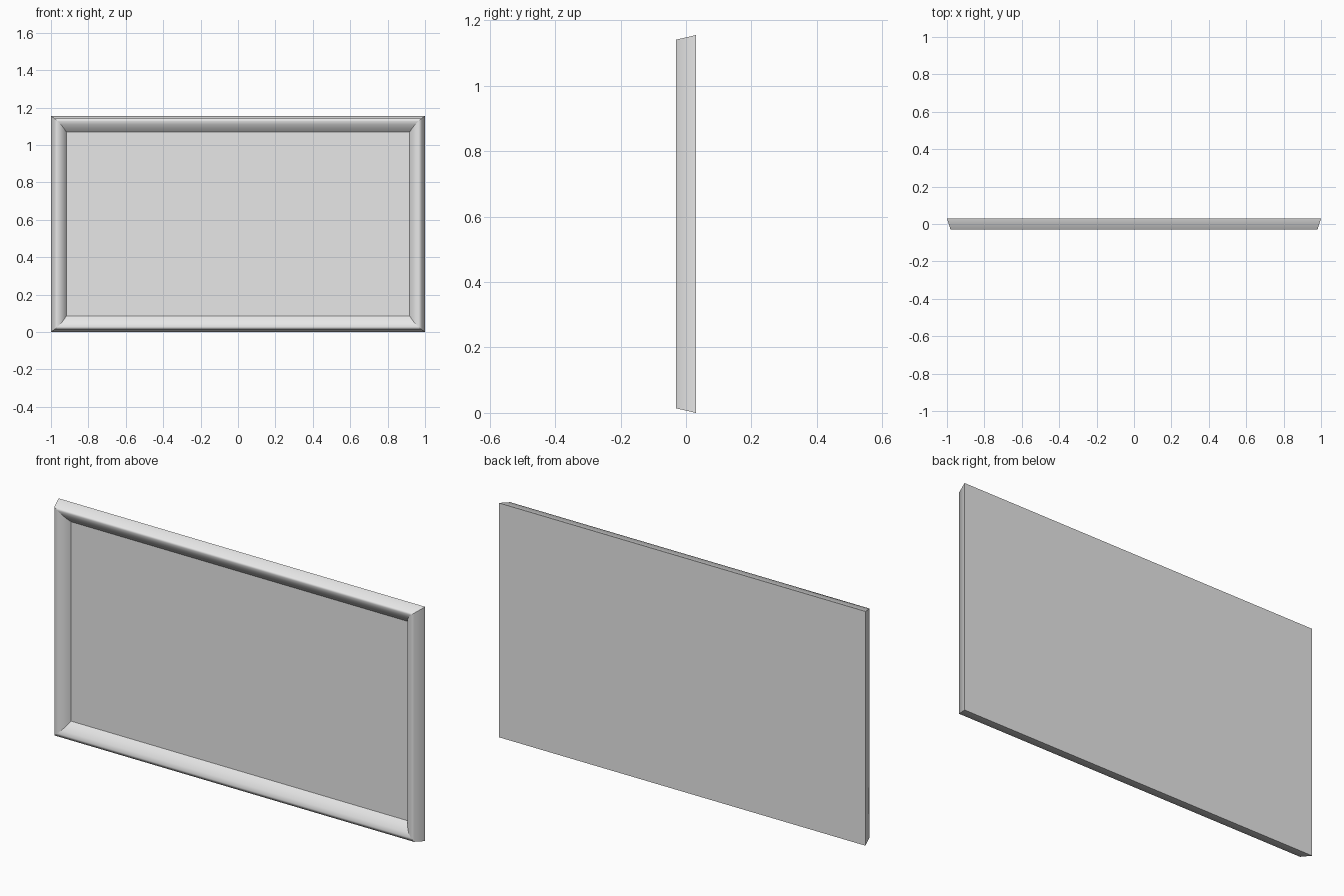
import bpy
import bmesh

if "Cube" in bpy.data.objects:
    bpy.data.objects.remove(bpy.data.objects["Cube"], do_unlink=True)

HEIGHT = 1.155


def make_material(name, color):
    mat = bpy.data.materials.new(name)
    mat.use_nodes = True
    mat.diffuse_color = color
    mat.node_tree.nodes["Principled BSDF"].inputs["Base Color"].default_value = color
    return mat


def make_object(name, bm, mat):
    mesh = bpy.data.meshes.new(name)
    bmesh.ops.recalc_face_normals(bm, faces=bm.faces)
    bm.to_mesh(mesh)
    bm.free()
    mesh.materials.append(mat)
    obj = bpy.data.objects.new(name, mesh)
    bpy.context.collection.objects.link(obj)
    return obj


def rectangle(bm, inset_x, y, inset_z):
    x, low, high = 1 - inset_x, inset_z, HEIGHT - inset_z
    return [bm.verts.new(p) for p in ((-x, y, low), (x, y, low), (x, y, high), (-x, y, high))]


grey = make_material("plain grey", (0.8, 0.8, 0.8, 1))

# Moulding profile, outer back edge to panel edge: side inset, depth, rail inset
profile = [
    (0, 0.03, 0),
    (0.019, -0.03, 0.014),
    (0.036, -0.03, 0.028),
    (0.053, -0.023, 0.045),
    (0.070, -0.008, 0.067),
    (0.082, 0.01, 0.086),
]

# Mitred frame with a recessed panel and a flat back
bm = bmesh.new()
rings = [rectangle(bm, *p) for p in profile]
for outer, inner in zip(rings, rings[1:]):
    for i in range(4):
        j = (i + 1) % 4
        face = bm.faces.new((outer[i], outer[j], inner[j], inner[i]))
        face.smooth = True
panel = bm.faces.new(rings[-1])
back = bm.faces.new(rings[0])

# Keep the mitres, panel border and back border crisp
for outer, inner in zip(rings, rings[1:]):
    for a, b in zip(outer, inner):
        bm.edges.get((a, b)).smooth = False
for face in (panel, back):
    for edge in face.edges:
        edge.smooth = False

make_object("framed_panel", bm, grey)
